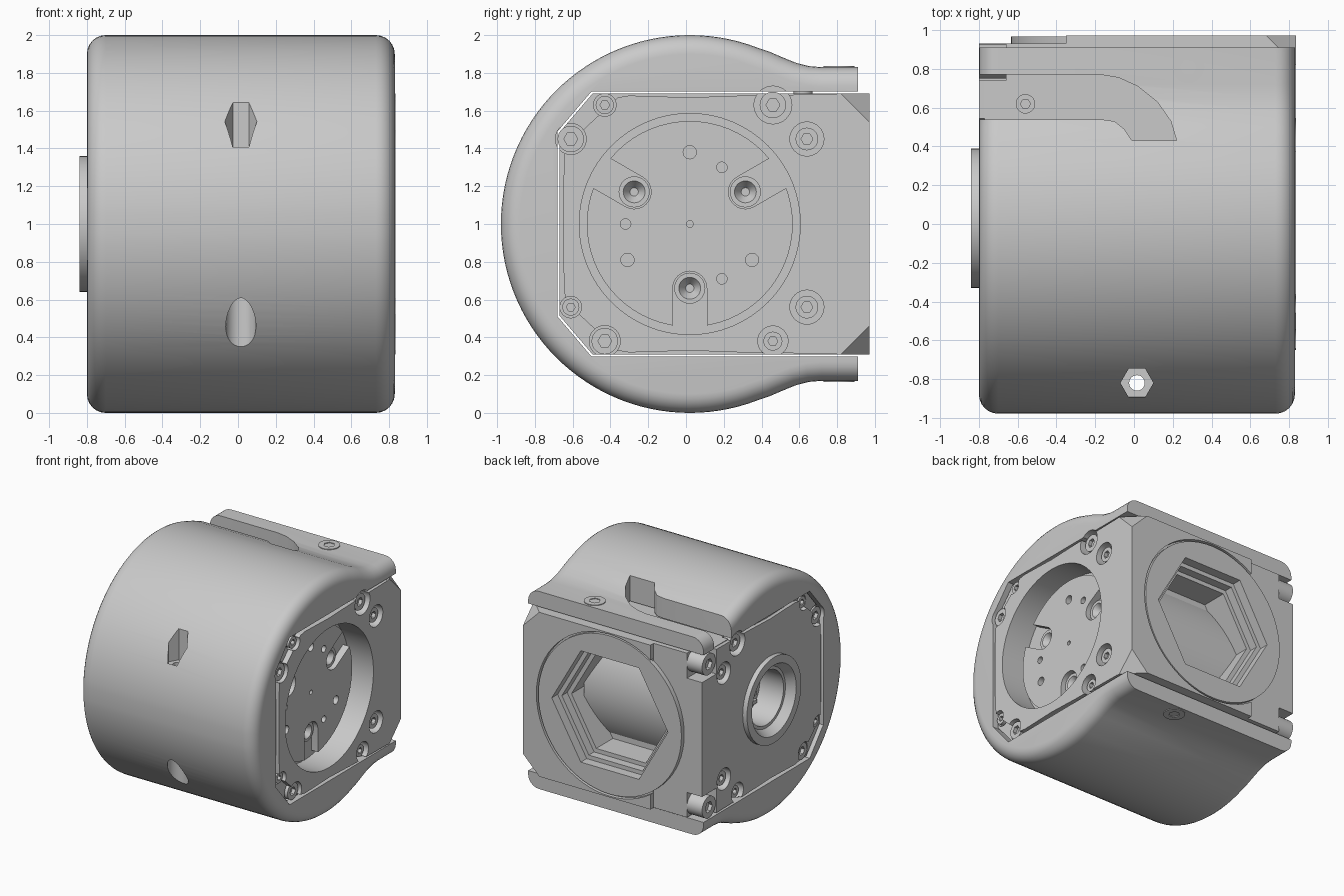
import bpy, bmesh
from math import cos, sin, pi, radians
from mathutils import Vector

if "Cube" in bpy.data.objects:
    bpy.data.objects.remove(bpy.data.objects["Cube"], do_unlink=True)

grey = bpy.data.materials.new("machined grey")
grey.use_nodes = True
grey.diffuse_color = (0.59, 0.59, 0.59, 1)
grey.node_tree.nodes["Principled BSDF"].inputs["Base Color"].default_value = (0.59, 0.59, 0.59, 1)
parts = []
CY, CZ = 0.02, 1.0


def ring(c, r, n=32):
    return [(c[0] + r * cos(2 * pi * i / n), c[1] + r * sin(2 * pi * i / n)) for i in range(n)]


def loft(name, axis, sections):
    """Skin matching 2D outlines, each placed at its position along an axis."""
    place = {"x": lambda p, t: (t, p[0], p[1]), "y": lambda p, t: (p[0], t, p[1]),
             "z": lambda p, t: (p[0], p[1], t)}[axis]
    bm = bmesh.new()
    loops = [[bm.verts.new(place(p, t)) for p in pts] for t, pts in sections]
    bm.faces.new(loops[0])
    bm.faces.new(loops[-1][::-1])
    for a, b in zip(loops, loops[1:]):
        for i in range(len(a)):
            j = (i + 1) % len(a)
            bm.faces.new((a[i], b[i], b[j], a[j]))
    bmesh.ops.recalc_face_normals(bm, faces=bm.faces)
    me = bpy.data.meshes.new(name)
    bm.to_mesh(me)
    bm.free()
    ob = bpy.data.objects.new(name, me)
    bpy.context.collection.objects.link(ob)
    me.materials.append(grey)
    parts.append(ob)
    return ob


def prism(name, axis, lo, hi, pts):
    return loft(name, axis, [(lo, pts), (hi, pts)])


def rod(name, axis, lo, hi, c, r, r_hi=None, n=32):
    return loft(name, axis, [(lo, ring(c, r, n)), (hi, ring(c, r_hi or r, n))])


def combine(targets, tool, op="DIFFERENCE"):
    """Apply a boolean to every target, then discard the tool."""
    for ob in targets:
        mod = ob.modifiers.new("cut", "BOOLEAN")
        mod.operation, mod.object, mod.solver = op, tool, "EXACT"
        bpy.context.view_layer.objects.active = ob
        bpy.ops.object.modifier_apply(modifier=mod.name)
    parts.remove(tool)
    bpy.data.objects.remove(tool, do_unlink=True)


def rect(u0, u1, v0, v1):
    return [(u0, v0), (u1, v0), (u1, v1), (u0, v1)]


def mirrored(top):
    """Complete an outline with its mirror image about mid height."""
    return top + [(u, 2 * CZ - v) for u, v in reversed(top)]


def inset(path, d):
    """Move an open path inwards along its normals."""
    out = []
    for i, p in enumerate(path):
        a, b = path[max(i - 1, 0)], path[min(i + 1, len(path) - 1)]
        n = Vector((b[1] - a[1], a[0] - b[0])).normalized()
        out.append((p[0] - d * n.x, p[1] - d * n.y))
    return out


# Outer shell with filleted rims and two lips at the back
path = [(0.91, 1.83), (0.72, 1.83), (0.65, 1.836), (0.58, 1.854), (0.5, 1.887), (0.44, 1.913)]
path += [(CY + cos(radians(a)), CZ + sin(radians(a))) for a in range(69, 180, 3)]
FILLET = 0.1
rim = [(FILLET * (1 - sin(radians(a))), FILLET * (1 - cos(radians(a)))) for a in range(90, -1, -15)]
sections = [(-0.8 + dx, mirrored(inset(path, d))) for dx, d in rim]
sections += [(0.83 - dx, mirrored(inset(path, d))) for dx, d in reversed(rim)]
sections.sort(key=lambda s: s[0])
shell = loft("outer_shell", "x", sections)
combine([shell], prism("opening", "x", -1, 1, mirrored([(1.2, 1.702), (-0.5, 1.702), (-0.68, 1.49)])))

# Hook slot through the upper lip
hook = [(-1, 0.54), (-0.17, 0.54), (-0.1, 0.53), (-0.05, 0.49), (-0.01, 0.43), (0.22, 0.43), (0.19, 0.53),
        (0.12, 0.63), (0.02, 0.71), (-0.08, 0.755), (-0.17, 0.77), (-1, 0.77)]
combine([shell], prism("slot", "z", 1.5, 2.1, hook))

# Hexagonal nut pocket above and round screw pocket below
FRONT = (0.015, -0.82)
combine([shell], rod("nut_pocket", "z", 1.38, 2, FRONT, 0.085, n=6))
combine([shell], rod("screw_pocket", "z", -0.1, 0.63, FRONT, 0.08))
combine([shell], rod("through_hole", "z", 0.3, 1.5, FRONT, 0.04))

# Inner block: recessed frame, raised plate and back plate
core = prism("inner_block", "x", -0.77, 0.79, mirrored([(0.93, 1.69), (-0.495, 1.69), (-0.67, 1.485)]))
combine([core], prism("plate", "x", -0.8, 0.835,
        mirrored([(0.93, 1.69), (0.3, 1.68), (0.02, 1.67), (-0.3, 1.68), (-0.36, 1.67), (-0.64, 1.41),
                  (-0.65, 1.2)])), "UNION")
combine([core], prism("back_plate", "y", 0.8, 0.972, rect(-0.35, 0.835, 0.31, 1.69)), "UNION")

# Chamfered outer corners of the back plate
bm = bmesh.new()
bm.from_mesh(core.data)
for s in (1, -1):
    cut = bmesh.ops.bisect_plane(bm, geom=bm.verts[:] + bm.edges[:] + bm.faces[:], clear_outer=True,
                                 plane_co=Vector((0.835, 0.82, CZ + 0.69 * s)), plane_no=Vector((1, 1, s)))
    rim_edges = [e for e in cut["geom_cut"] if isinstance(e, bmesh.types.BMEdge)]
    bmesh.ops.holes_fill(bm, edges=rim_edges)
bmesh.ops.recalc_face_normals(bm, faces=bm.faces)
bm.to_mesh(core.data)
bm.free()

# Back disc with a groove and a stepped hexagonal window
BACK = (0.03, CZ)
combine([core], rod("disc_seat", "y", 0.94, 1.1, BACK, 0.68, n=64))
disc = rod("back_disc", "y", 0.7, 0.968, BACK, 0.665, n=64)
for r, depth in ((0.54, 0.89), (0.5, 0.82), (0.46, 0.6)):
    combine([core, disc], rod("window", "y", depth, 1.2, BACK, r, n=6))
rod("inner_drum", "x", -0.46, 0.46, (CY, CZ), 0.68, n=64)

# Side bore with a slotted output flange
combine([core], rod("bore", "x", 0.52, 0.9, (CY, CZ), 0.585, n=64))
floor = rod("bore_floor", "x", 0.48, 0.605, (CY, CZ), 0.587, n=64)
flange = rod("output_flange", "x", 0.5, 0.665, (CY, CZ), 0.545, n=64)
for deg in (30, 150, 270):
    a = radians(deg)
    u_shape = [(0.34 + 0.09 * cos(t), 0.09 * sin(t)) for t in [radians(90 + 15 * i) for i in range(13)]]
    u_shape += [(0.7, -0.09), (0.7, 0.09)]
    turned = [(CY + u * cos(a) - v * sin(a), CZ + u * sin(a) + v * cos(a)) for u, v in u_shape]
    combine([flange], prism("slot", "x", 0.58, 0.8, turned))
    seat = (CY + 0.34 * cos(a), CZ + 0.34 * sin(a))
    cup = rod("flange_screw", "x", 0.56, 0.63, seat, 0.082)
    combine([cup], rod("cone", "x", 0.57, 0.64, seat, 0.015, 0.065))
    combine([floor], rod("seat_hole", "x", 0.55, 0.7, seat, 0.08))
for y, z, r in ((0.02, 1.38, 0.035), (-0.31, 0.81, 0.035), (0.35, 0.81, 0.035), (0.19, 1.3, 0.028),
                (-0.32, 1.0, 0.028), (0.19, 0.71, 0.028), (CY, CZ, 0.018)):
    combine([flange], rod("flange_hole", "x", 0.615, 0.7, (y, z), r, n=20))

# Bearing boss on the other side, with a ribbed shaft inside
combine([core], rod("shaft_hole", "x", -0.9, -0.5, (0.03, CZ), 0.3, n=48))
boss = rod("bearing_boss", "x", -0.84, -0.49, (0.03, CZ), 0.36, n=48)
combine([boss], rod("mouth", "x", -0.85, -0.77, (0.03, CZ), 0.3, 0.25, n=48))
combine([boss], rod("hole", "x", -0.9, -0.55, (0.03, CZ), 0.225, n=48))
for i in range(-2, 3):
    prism("shaft_rib", "x", -0.57, -0.52, rect(-0.13, 0.19, CZ + 0.07 * i - 0.015, CZ + 0.07 * i + 0.015))


def screw(name, axis, lo, hi, c, r, out):
    """Cap head with a hexagonal socket facing the given direction."""
    head = rod(name, axis, lo, hi, c, r, n=28)
    ends = (hi - 0.03, hi + 0.05) if out > 0 else (lo - 0.05, lo + 0.03)
    combine([head], rod("socket", axis, ends[0], ends[1], c, r * 0.52, n=6))


# Counterbored screws around both side faces
for y, z, r in ((0.46, 1.63, 0.07), (0.64, 1.45, 0.06), (-0.43, 1.63, 0.048), (-0.61, 1.45, 0.07),
                (-0.61, 0.56, 0.045), (-0.43, 0.38, 0.07), (0.46, 0.38, 0.05), (0.64, 0.56, 0.06)):
    for s, face in ((1, 0.835), (-1, 0.8)):
        lo, hi = sorted((s * (face - 0.09), s * (face + 0.1)))
        wide = 0.03 if y > 0 else 0.012
        combine([core, shell], rod("counterbore", "x", lo, hi, (y, z), r + wide))
        lo, hi = sorted((s * (face - 0.12), s * (face - 0.025)))
        screw("side_screw", "x", lo, hi, (y, z), r, s)

# Corner cap screws in notches, and lip screws above and below
for s in (1, -1):
    v = sorted((CZ + 0.48 * s, CZ + 0.8 * s))
    combine([core], prism("notch", "x", -0.9, -0.66, rect(0.74, 1.1, v[0], v[1])))
    screw("corner_screw", "x", -0.8, -0.64, (0.84, CZ + 0.6 * s), 0.09, -1)
    lo, hi = sorted((CZ + 0.72 * s, CZ + 0.836 * s))
    screw("lip_screw", "z", lo, hi, (0.28, 0.81), 0.083, s)
screw("slot_screw", "z", 1.66, 1.705, (-0.56, 0.62), 0.05, 1)

# Smooth curved faces, keep edges crisp
bpy.ops.object.select_all(action="DESELECT")
for ob in parts:
    ob.select_set(True)
bpy.context.view_layer.objects.active = shell
bpy.ops.object.shade_smooth_by_angle(angle=radians(30))
